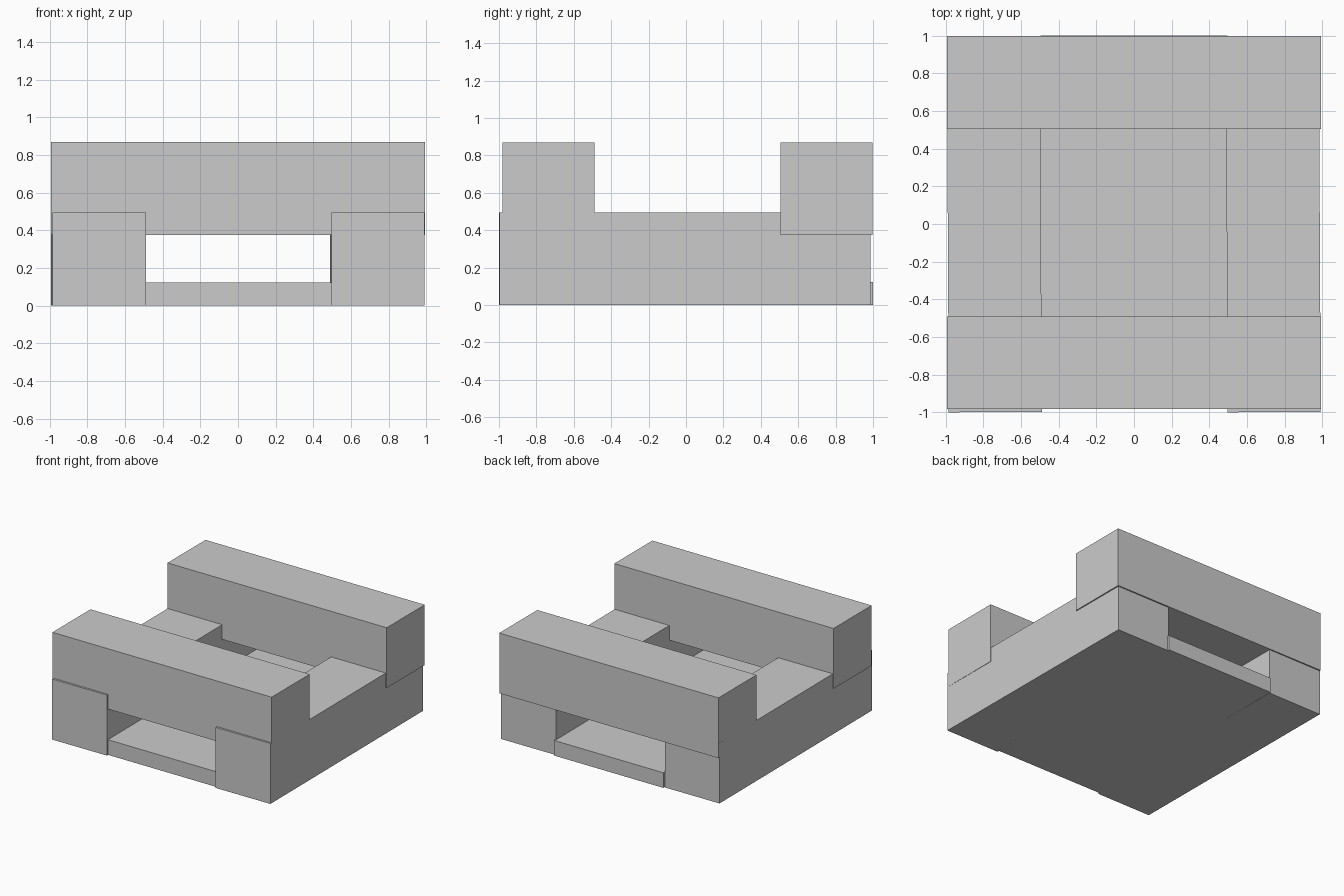
import bpy
from mathutils import Matrix

if "Cube" in bpy.data.objects:
    bpy.data.objects.remove(bpy.data.objects["Cube"])


def block(name, x, y, z, turn=0.0):
    """Box spanning the given (min, max) ranges, turned about its own upright axis."""
    bpy.ops.mesh.primitive_cube_add(size=1)
    ob = bpy.context.object
    ob.name = name
    spans = (x, y, z)
    size = [b - a for a, b in spans]
    centre = [(a + b) / 2 for a, b in spans]
    ob.data.transform(Matrix.Diagonal((*size, 1)))
    ob.location = centre
    ob.rotation_euler.z = turn
    return ob


# Low side beams running front to back, laid very slightly askew
for name, x0 in (("left_side_beam", -0.988), ("right_side_beam", 0.492)):
    block(name, (x0, x0 + 0.494), (-0.998, 0.986), (0, 0.495), 0.005)

# Cross beams sunk into the tops of the side beams
for name, y0 in (("front_cross_beam", -0.982), ("back_cross_beam", 0.505)):
    block(name, (-0.992, 0.992), (y0, y0 + 0.492), (0.375, 0.868))

# Thin floor plank between the side beams
block("floor_plank", (-0.496, 0.496), (-0.982, 1.0), (0, 0.124))
